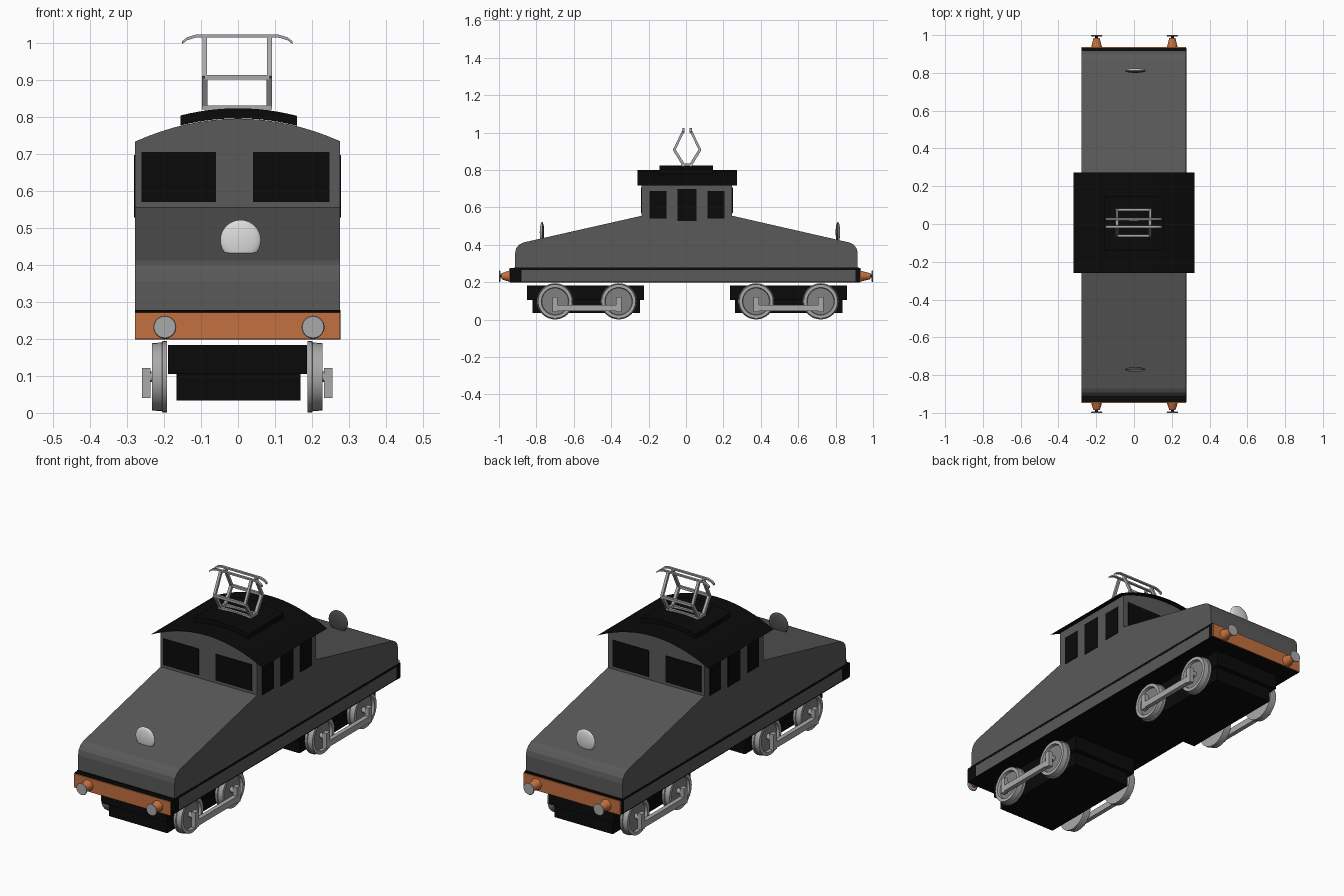
import bpy, bmesh, math
from mathutils import Vector

if "Cube" in bpy.data.objects:
    bpy.data.objects.remove(bpy.data.objects["Cube"])


def material(name, r, g, b):
    m = bpy.data.materials.new(name)
    m.diffuse_color = (r, g, b, 1)
    m.use_nodes = True
    m.node_tree.nodes["Principled BSDF"].inputs["Base Color"].default_value = m.diffuse_color
    return m


GREY = material("body grey", 0.10, 0.10, 0.10)
BLACK = material("black", 0.003, 0.003, 0.003)
ORANGE = material("beam orange", 0.55, 0.16, 0.05)
STEEL = material("light steel", 0.40, 0.40, 0.40)
DISC = material("wheel grey", 0.22, 0.22, 0.22)
LAMP = material("lamp white", 0.72, 0.72, 0.72)
DARK = material("lamp back grey", 0.07, 0.07, 0.07)


def finish(bm, name, mats, smooth=False):
    bmesh.ops.recalc_face_normals(bm, faces=bm.faces)
    me = bpy.data.meshes.new(name)
    bm.to_mesh(me)
    bm.free()
    for m in mats:
        me.materials.append(m)
    ob = bpy.data.objects.new(name, me)
    bpy.context.collection.objects.link(ob)
    if smooth:
        bpy.context.view_layer.objects.active = ob
        ob.select_set(True)
        bpy.ops.object.shade_smooth_by_angle(angle=math.radians(35))
        ob.select_set(False)
    return ob


def box(name, x0, x1, y0, y1, z0, z1, mat):
    bm = bmesh.new()
    bmesh.ops.create_cube(bm, size=1)
    for v in bm.verts:
        v.co = ((x0 + x1) / 2 + v.co.x * (x1 - x0), (y0 + y1) / 2 + v.co.y * (y1 - y0),
                (z0 + z1) / 2 + v.co.z * (z1 - z0))
    return finish(bm, name, [mat])


def extrude(name, pts, axis, a, b, mat):
    """Extrude a closed outline along axis 'x' (outline in y,z) or 'y' (outline in x,z)."""
    bm = bmesh.new()
    vs = [bm.verts.new((a, p, q) if axis == 'x' else (p, a, q)) for p, q in pts]
    f = bm.faces.new(vs)
    r = bmesh.ops.extrude_face_region(bm, geom=[f])
    d = Vector((b - a, 0, 0)) if axis == 'x' else Vector((0, b - a, 0))
    bmesh.ops.translate(bm, verts=[v for v in r["geom"] if isinstance(v, bmesh.types.BMVert)], vec=d)
    return finish(bm, name, [mat])


def lathe(name, profile, origin, axis, mats, rule=None, n=32):
    """Spin a profile of (distance along axis, radius) about an axis."""
    axis = Vector(axis)
    up = Vector((0, 0, 1))
    side = axis.cross(up)
    bm = bmesh.new()
    rings = [[bm.verts.new(Vector(origin) + axis * d + r * (up * math.cos(t) + side * math.sin(t)))
              for t in (2 * math.pi * i / n for i in range(n))] for d, r in profile]
    for k in range(len(rings) - 1):
        for i in range(n):
            j = (i + 1) % n
            f = bm.faces.new((rings[k][i], rings[k][j], rings[k + 1][j], rings[k + 1][i]))
            f.material_index = rule(k) if rule else 0
    for k, ring in ((0, rings[0]), (len(rings) - 2, rings[-1])):
        bm.faces.new(ring).material_index = rule(k) if rule else 0
    return finish(bm, name, mats, True)


def strut(name, p, q, w, mat):
    """Square bar between two points."""
    p, q = Vector(p), Vector(q)
    bm = bmesh.new()
    bmesh.ops.create_cube(bm, size=1)
    rot = (q - p).to_track_quat('Z', 'X')
    for v in bm.verts:
        v.co = (p + q) / 2 + rot @ Vector((v.co.x * w, v.co.y * w, v.co.z * (q - p).length))
    return finish(bm, name, [mat])


def roof_z(x):
    return 0.80 - 0.8 * x * x


X0, X1 = -0.278, 0.276

# Sloping bonnets with rounded noses
half = [(0.87, 0.412), (0.893, 0.400), (0.908, 0.381), (0.914, 0.355), (0.914, 0.275)]
hood = [(-y, z) for y, z in reversed(half)] + [(-0.237, 0.555), (0.247, 0.555)]
hood += [(y + 0.004, z) for y, z in half]
extrude("bonnet", hood, 'x', X0, X1, GREY)

# Underframe: grey skirt, black trim line, black floor
box("skirt", X0, X1, -0.90, 0.915, 0.204, 0.268, GREY)
box("trim_line", X0 - 0.001, X1 + 0.001, -0.92, 0.925, 0.266, 0.278, BLACK)
box("floor", X0, X1, -0.90, 0.915, 0.199, 0.205, BLACK)

# Buffer beams with coloured face plates
box("front_beam", X0 - 0.001, X1 + 0.001, -0.942, -0.88, 0.199, 0.275, BLACK)
box("front_beam_plate", X0, X1, -0.947, -0.941, 0.20, 0.272, ORANGE)
box("rear_beam", X0 - 0.001, X1 + 0.001, 0.905, 0.931, 0.199, 0.275, BLACK)
box("rear_beam_plate", X0, X1, 0.930, 0.936, 0.20, 0.272, ORANGE)

# Buffers
for s in (-1, 1):
    base = -0.945 if s < 0 else 0.935
    for x in (-0.198, 0.203):
        e = 1 - abs(base)
        lathe("buffer_housing", [(0, 0.029), (0.018, 0.024), (e - 0.014, 0.016)],
              (x, base, 0.232), (0, s, 0), [ORANGE])
        lathe("buffer_stem", [(e - 0.016, 0.008), (e - 0.006, 0.008)],
              (x, base, 0.232), (0, s, 0), [BLACK], n=12)
        lathe("buffer_head", [(e - 0.008, 0.026), (e - 0.003, 0.031), (e, 0.029)],
              (x, base, 0.232), (0, s, 0), [STEEL])

# Cab with an arched top
xs = [X0 + (X1 - X0) * i / 16 for i in range(17)]
cab = [(X0, 0.54)] + [(x, roof_z(x) - 0.004) for x in xs] + [(X1, 0.54)]
extrude("cab", cab, 'y', -0.237, 0.247, GREY)

# Cab windows and doors as thin plates
for y0, y1 in ((-0.241, -0.236), (0.246, 0.251)):
    for x0, x1 in ((-0.261, -0.059), (0.040, 0.247)):
        box("end_window", x0, x1, y0, y1, 0.570, 0.706, BLACK)
for x0, x1 in ((X0 - 0.003, X0 + 0.001), (X1 - 0.001, X1 + 0.003)):
    for y0, y1 in ((-0.196, -0.105), (0.115, 0.206)):
        box("side_window", x0, x1, y0, y1, 0.540, 0.688, BLACK)
    box("side_door", x0, x1, -0.045, 0.055, 0.528, 0.698, BLACK)

# Arched sheet roof, overhanging the cab
bm = bmesh.new()
rows = [[bm.verts.new((x, y, roof_z(x))) for y in (-0.26, 0.273)]
        for x in (0.32 * (i / 10 - 1) for i in range(21))]
for a, b in zip(rows, rows[1:]):
    bm.faces.new((a[0], b[0], b[1], a[1]))
roof = finish(bm, "roof", [BLACK])
roof.data.polygons.foreach_set("use_smooth", [True] * 20)

# Raised roof panel
xs = [-0.156 + 0.316 * i / 12 for i in range(13)]
panel = [(x, roof_z(x) + 0.024) for x in xs] + [(x, roof_z(x) - 0.003) for x in reversed(xs)]
extrude("roof_panel", panel, 'y', -0.143, 0.145, BLACK)

# Headlamps: flattened domes, bright on the outer half
for s, y in ((-1, -0.77), (1, 0.812)):
    prof = [(-0.012 * math.cos(math.pi * i / 12), max(0.001, 0.055 * math.sin(math.pi * i / 12)))
            for i in range(13)]
    lathe("headlamp", prof, (0.007, y, 0.467), (0, s, 0), [DARK, LAMP], lambda k: 1 if k >= 6 else 0)

# Bogies
for yc, ends in ((-0.537, (-0.70, -0.36)), (0.548, (0.375, 0.72))):
    box("bogie_upper", -0.19, 0.186, yc - 0.312, yc + 0.312, 0.105, 0.183, BLACK)
    box("bogie_lower", -0.166, 0.169, yc - 0.285, yc + 0.29, 0.034, 0.106, BLACK)
    for s in (-1, 1):
        xc = -0.002 + s * 0.19
        for y in ends:
            # Wheel with raised rim and recessed disc
            lathe("wheel", [(0, 0.090), (0, 0.097), (0.012, 0.097), (0.014, 0.093), (0.040, 0.091),
                            (0.040, 0.074), (0.026, 0.071), (0.026, 0.001)],
                  (xc, y, 0.0975), (s, 0, 0), [STEEL, DISC], lambda k: 1 if k == 6 else 0)
            lathe("crank_pin", [(0.02, 0.014), (0.055, 0.014)], (xc, y, 0.0975), (s, 0, 0), [STEEL], n=12)
            a, b = sorted((xc + s * 0.045, xc + s * 0.068))
            box("crank", a, b, y - 0.014, y + 0.014, 0.04, 0.122, STEEL)
        box("coupling_rod", a, b, ends[0], ends[1], 0.045, 0.077, STEEL)

# Pantograph: two folding diamonds, cross bars and curved contact strips
YC = 0.006
for x in (-0.09, 0.085):
    for s in (-1, 1):
        path = [(x, YC + s * 0.022, 0.832), (x, YC + s * 0.069, 0.908), (x, YC + s * 0.018, 1.012)]
        strut("lower_arm", path[0], path[1], 0.015, STEEL)
        strut("upper_arm", path[1], path[2], 0.013, STEEL)
    strut("base_bar", (x, YC - 0.03, 0.828), (x, YC + 0.03, 0.828), 0.014, STEEL)
for s in (-1, 1):
    strut("base_cross_bar", (-0.09, YC + s * 0.02, 0.825), (0.085, YC + s * 0.02, 0.825), 0.013, STEEL)
    strut("middle_cross_bar", (-0.09, YC + s * 0.069, 0.908), (0.085, YC + s * 0.069, 0.908), 0.013, STEEL)
    top = [(-0.152, 1.0), (-0.138, 1.011), (-0.115, 1.018), (0.111, 1.018), (0.134, 1.011), (0.148, 1.0)]
    strip = [(x, z + 0.005) for x, z in top] + [(x, z - 0.003) for x, z in reversed(top)]
    extrude("contact_strip", strip, 'y', YC + s * 0.02 - 0.006, YC + s * 0.02 + 0.006, STEEL)
